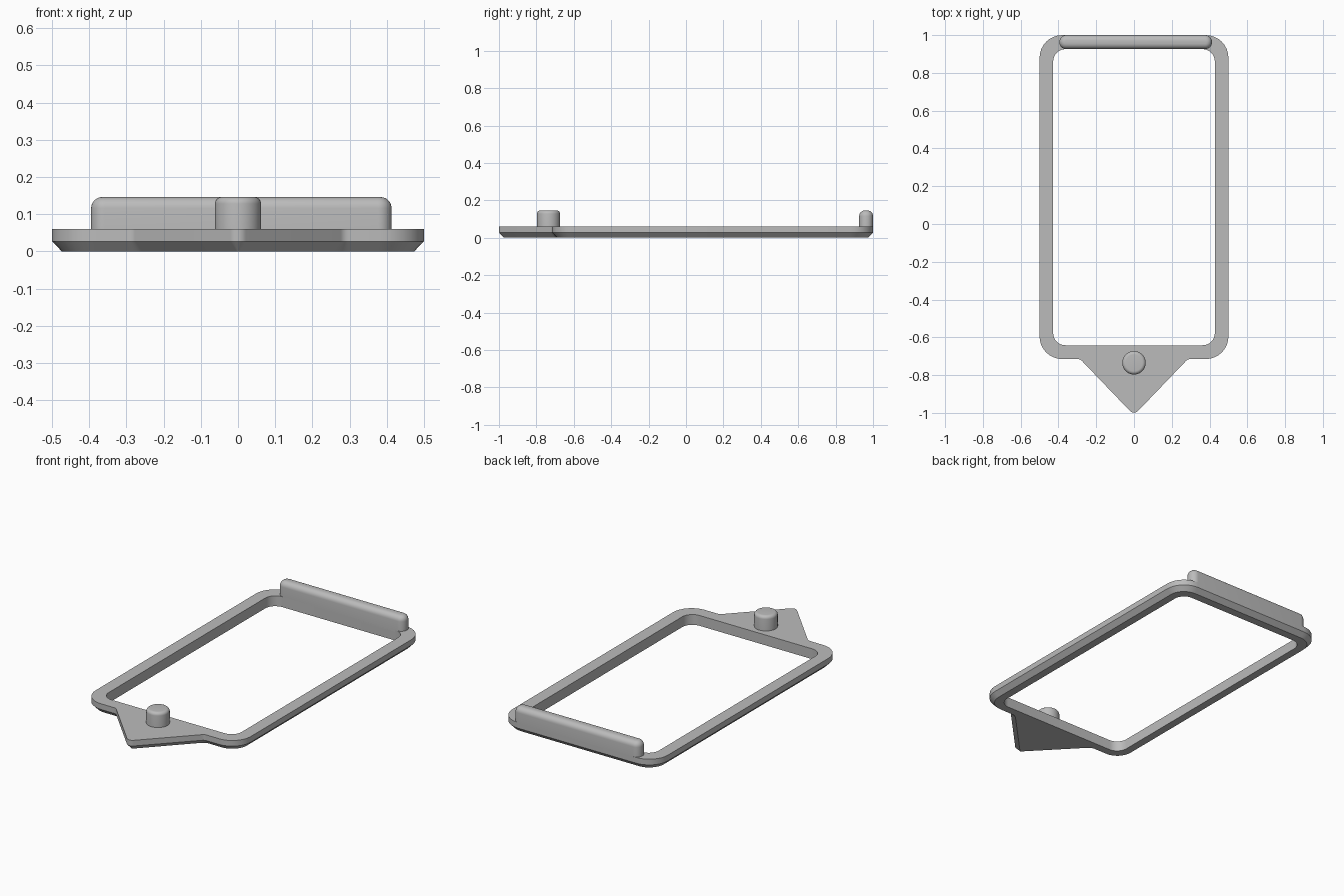
import bpy, bmesh, math
from mathutils import Vector

cube = bpy.data.objects.get("Cube")
if cube:
    bpy.data.objects.remove(cube, do_unlink=True)

grey = bpy.data.materials.new("plain grey")
grey.use_nodes = True
colour = (0.5, 0.5, 0.5, 1)
grey.diffuse_color = colour
grey.node_tree.nodes["Principled BSDF"].inputs["Base Color"].default_value = colour


def rounded(corners, steps=8):
    """Outline with each (x, y, radius) corner turned into an arc."""
    pts = []
    for i, (x, y, r) in enumerate(corners):
        p = Vector((x, y))
        a = (Vector(corners[i - 1][:2]) - p).normalized()
        b = (Vector(corners[(i + 1) % len(corners)][:2]) - p).normalized()
        half = a.angle(b) / 2
        centre = p + (a + b).normalized() * (r / math.sin(half))
        start = p + a * (r / math.tan(half)) - centre
        sweep = (math.pi - 2 * half) * (1 if b.cross(a) > 0 else -1)
        for k in range(steps + 1):
            t = sweep * k / steps
            c, s = math.cos(t), math.sin(t)
            pts.append(centre + Vector((start.x * c - start.y * s,
                                        start.x * s + start.y * c)))
    return pts


def inset(pts, d):
    """Move a counter-clockwise outline inward by d."""
    out = []
    for i, p in enumerate(pts):
        a = (p - pts[i - 1]).normalized()
        b = (pts[(i + 1) % len(pts)] - p).normalized()
        n1, n2 = Vector((-a.y, a.x)), Vector((-b.y, b.x))
        out.append(p + (n1 + n2) * (d / (1 + n1.dot(n2))))
    return out


def walls(bm, pts, levels):
    """Stack inset copies of an outline; return the first and last edge loops."""
    rings = [[bm.verts.new((p.x, p.y, z)) for p in inset(pts, d)] for z, d in levels]
    n = len(pts)
    for low, high in zip(rings, rings[1:]):
        for i in range(n):
            j = (i + 1) % n
            bm.faces.new((low[i], low[j], high[j], high[i]))
    return [[bm.edges.get((r[i], r[(i + 1) % n])) for i in range(n)]
            for r in (rings[0], rings[-1])]


def finish(bm, name):
    bmesh.ops.recalc_face_normals(bm, faces=bm.faces)
    mesh = bpy.data.meshes.new(name)
    bm.to_mesh(mesh)
    bm.free()
    mesh.materials.append(grey)
    ob = bpy.data.objects.new(name, mesh)
    bpy.context.collection.objects.link(ob)
    bpy.ops.object.select_all(action='DESELECT')
    ob.select_set(True)
    bpy.context.view_layer.objects.active = ob
    bpy.ops.object.shade_smooth_by_angle(angle=math.radians(30))


def solid(name, pts, z0, z1, fillet):
    """Upright prism with a filleted top rim."""
    levels = [(z0, 0)]
    for k in range(7):
        t = math.pi / 2 * k / 6
        levels.append((z1 - fillet + fillet * math.sin(t), fillet * (1 - math.cos(t))))
    bm = bmesh.new()
    for loop in walls(bm, pts, levels):
        bmesh.ops.contextual_create(bm, geom=loop)
    finish(bm, name)


# Frame with pointed tab, chamfered underneath
top = 0.06
outer = rounded([(-0.5, -0.715, 0.12), (-0.285, -0.715, 0.03), (0, -1.012, 0.03),
                 (0.285, -0.715, 0.03), (0.5, -0.715, 0.12),
                 (0.5, 1, 0.12), (-0.5, 1, 0.12)])
inner = rounded([(-0.428, -0.642, 0.065), (0.428, -0.642, 0.065),
                 (0.428, 0.926, 0.065), (-0.428, 0.926, 0.065)])
bm = bmesh.new()
outer_low, outer_top = walls(bm, outer, [(0, 0.026), (0.027, 0), (top, 0)])
inner_low, inner_top = walls(bm, inner, [(0, 0), (top, 0)])
for a, b, n in ((outer_low, inner_low, -1), (outer_top, inner_top, 1)):
    bmesh.ops.triangle_fill(bm, edges=a + b, use_beauty=True, normal=(0, 0, n))
finish(bm, "frame")

# Raised bar along the back edge
r = 0.036
solid("back_bar", rounded([(-0.395, 0.926, r), (0.413, 0.926, r),
                           (0.413, 1, r), (-0.395, 1, r)]), 0.05, 0.146, 0.03)

# Round peg on the tab
peg = [Vector((0.062 * math.cos(t), -0.735 + 0.062 * math.sin(t)))
       for t in (math.tau * i / 40 for i in range(40))]
solid("peg", peg, 0.05, 0.146, 0.018)
